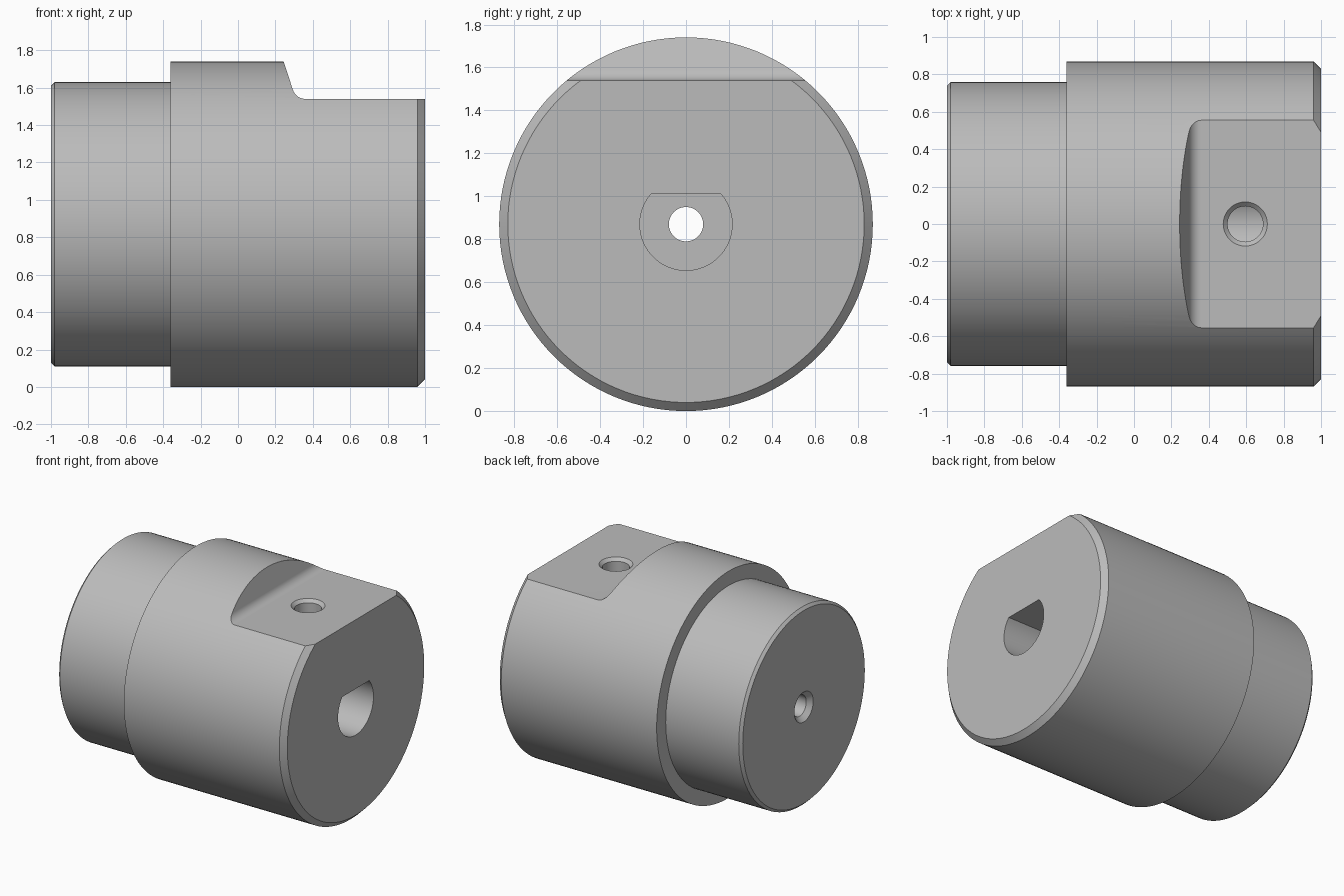
import bpy
import bmesh
import math
from mathutils import Matrix, Vector

if "Cube" in bpy.data.objects:
    bpy.data.objects.remove(bpy.data.objects["Cube"], do_unlink=True)

RADIUS = 0.87
AXIS = Vector((0, 0, RADIUS))

steel = bpy.data.materials.new("steel_grey")
steel.use_nodes = True
steel.diffuse_color = (0.5, 0.5, 0.5, 1)
steel.node_tree.nodes["Principled BSDF"].inputs["Base Color"].default_value = (0.5, 0.5, 0.5, 1)


def finish(name, bm, matrix=Matrix()):
    bmesh.ops.recalc_face_normals(bm, faces=bm.faces)
    bm.transform(matrix)
    mesh = bpy.data.meshes.new(name)
    bm.to_mesh(mesh)
    bm.free()
    mesh.materials.append(steel)
    obj = bpy.data.objects.new(name, mesh)
    bpy.context.collection.objects.link(obj)
    return obj


def lathe(name, profile, segments, matrix):
    """Turn (x, radius) points around the x axis, with flat end caps."""
    bm = bmesh.new()
    rings = []
    for x, r in profile:
        angles = [math.tau * i / segments for i in range(segments)]
        rings.append([bm.verts.new((x, r * math.cos(a), r * math.sin(a))) for a in angles])
    for a, b in zip(rings, rings[1:]):
        for i in range(segments):
            j = (i + 1) % segments
            bm.faces.new((a[i], a[j], b[j], b[i]))
    bm.faces.new(rings[0])
    bm.faces.new(rings[-1])
    return finish(name, bm, matrix)


def prism(name, points, offset):
    """Extrude a closed outline of 3D points along an offset."""
    bm = bmesh.new()
    face = bm.faces.new([bm.verts.new(p) for p in points])
    extruded = bmesh.ops.extrude_face_region(bm, geom=[face])["geom"]
    verts = [v for v in extruded if isinstance(v, bmesh.types.BMVert)]
    bmesh.ops.translate(bm, verts=verts, vec=offset)
    return finish(name, bm)


def cut(target, cutter):
    mod = target.modifiers.new("cut", "BOOLEAN")
    mod.operation = "DIFFERENCE"
    mod.solver = "EXACT"
    mod.object = cutter
    bpy.context.view_layer.objects.active = target
    bpy.ops.object.modifier_apply(modifier=mod.name)
    bpy.data.objects.remove(cutter, do_unlink=True)


# Stepped, chamfered round body
on_axis = Matrix.Translation(AXIS)
body = lathe("stepped_adapter_body",
             [(-1, 0.74), (-0.98, 0.76), (-0.36, 0.76), (-0.36, RADIUS),
              (0.96, RADIUS), (1, 0.83)], 128, on_axis)

# Clamping flat with a filleted, sloping shoulder
fillet = [(0.36 + 0.07 * math.cos(math.radians(a)), 1.61 + 0.07 * math.sin(math.radians(a)))
          for a in range(270, 197, -8)]
outline = [(1.2, 1.54)] + fillet + [(0.205, 1.86), (1.2, 1.86)]
cut(body, prism("flat_cutter", [(x, -1, z) for x, z in outline], (0, 2, 0)))

# D-shaped blind bore
half = math.asin(0.14 / 0.215)
sweep = math.pi + 2 * half
arc = [half - sweep * i / 48 for i in range(49)]
cut(body, prism("bore_cutter",
                [(-0.2, 0.215 * math.cos(a), RADIUS + 0.215 * math.sin(a)) for a in arc],
                (1.4, 0, 0)))

# Countersunk axial hole through to the bore
cut(body, lathe("axial_hole_cutter",
                [(-1.1, 0.215), (-0.965, 0.08), (0, 0.08)], 48, on_axis))

# Countersunk set screw hole from the flat into the bore
upright = Matrix.Translation((0.595, 0, 0)) @ Matrix.Rotation(-math.pi / 2, 4, "Y")
cut(body, lathe("screw_hole_cutter",
                [(0.93, 0.095), (1.517, 0.095), (1.64, 0.218)], 48, upright))

# Smooth curves with crisp machined edges
bpy.ops.object.select_all(action="DESELECT")
body.select_set(True)
bpy.context.view_layer.objects.active = body
bpy.ops.object.shade_smooth_by_angle(angle=math.radians(25))
weighted = body.modifiers.new("weighted_normals", "WEIGHTED_NORMAL")
weighted.keep_sharp = True
